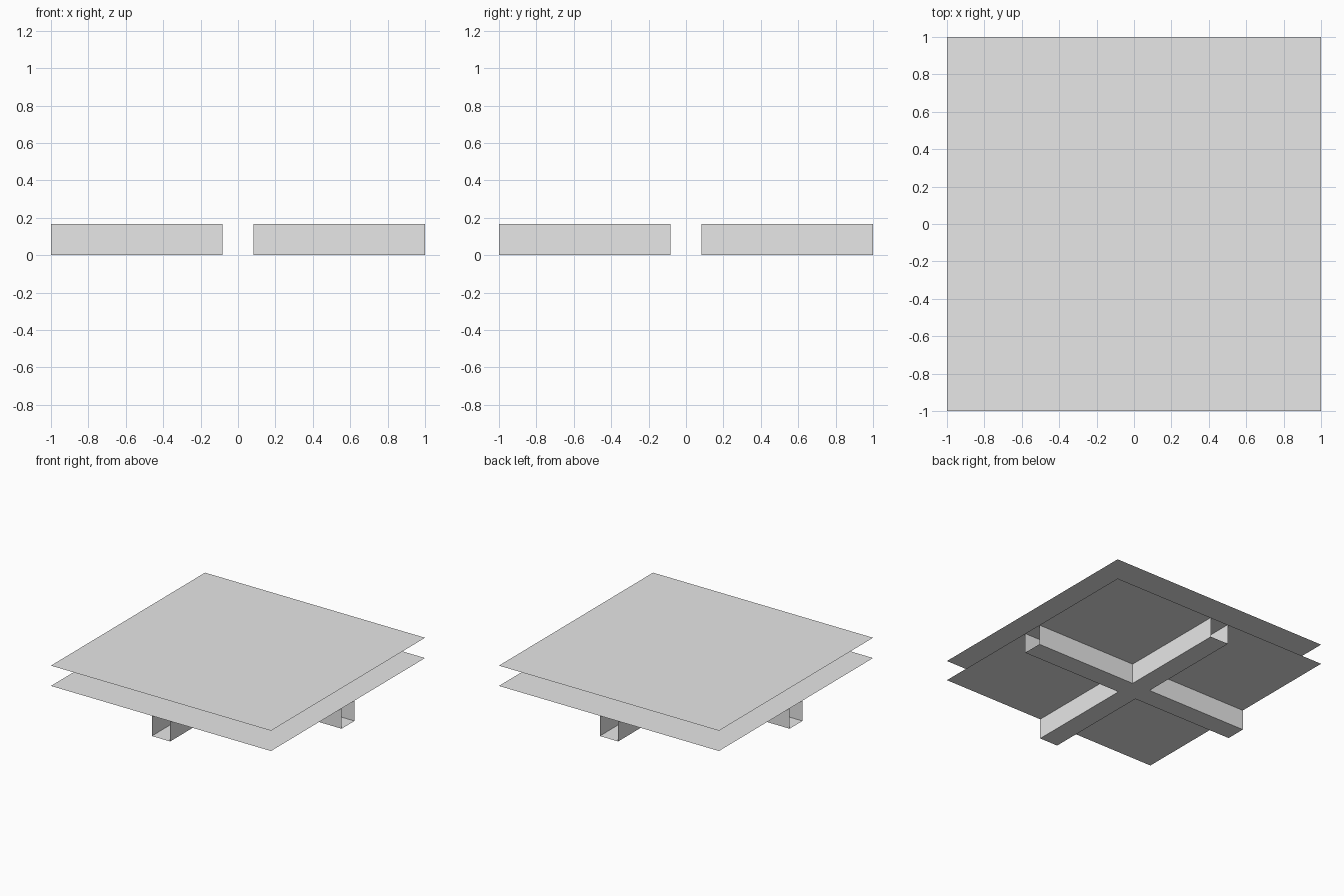
import bpy
import bmesh

cube = bpy.data.objects.get("Cube")
if cube:
    bpy.data.objects.remove(cube, do_unlink=True)

UNIT = 1 / 6          # beam width, beam height and slab gap
HALF = UNIT / 2       # half the beam width

grey = bpy.data.materials.new("light_grey")
grey.use_nodes = True
grey.diffuse_color = (0.8, 0.8, 0.8, 1)
grey.node_tree.nodes["Principled BSDF"].inputs["Base Color"].default_value = (0.8, 0.8, 0.8, 1)


def make_object(name, bm):
    mesh = bpy.data.meshes.new(name)
    bm.to_mesh(mesh)
    bm.free()
    mesh.materials.append(grey)
    obj = bpy.data.objects.new(name, mesh)
    bpy.context.collection.objects.link(obj)
    return obj


def sheet(name, z, facing_up):
    bm = bmesh.new()
    corners = [(-1, -1), (1, -1), (1, 1), (-1, 1)]
    face = bm.faces.new([bm.verts.new((x, y, z)) for x, y in corners])
    if not facing_up:
        face.normal_flip()
    return make_object(name, bm)


# Two open-sided sheets of the slab
sheet("slab_top", 2 * UNIT, True)
sheet("slab_underside", UNIT, False)

# Crossed beams: one cross-shaped bottom, side walls raised, arm ends open
bm = bmesh.new()
outline = []
for turn in range(4):
    for x, y in [(1, -HALF), (1, HALF), (HALF, HALF)]:
        for _ in range(turn):
            x, y = -y, x
        outline.append((x, y))
low = [bm.verts.new((x, y, 0)) for x, y in outline]
high = [bm.verts.new((x, y, UNIT)) for x, y in outline]
bm.faces.new(low).normal_flip()
for i in range(len(low)):
    if i % 3:         # skip the open end of each arm
        j = (i + 1) % len(low)
        bm.faces.new((low[i], low[j], high[j], high[i]))
make_object("crossed_beams", bm)
